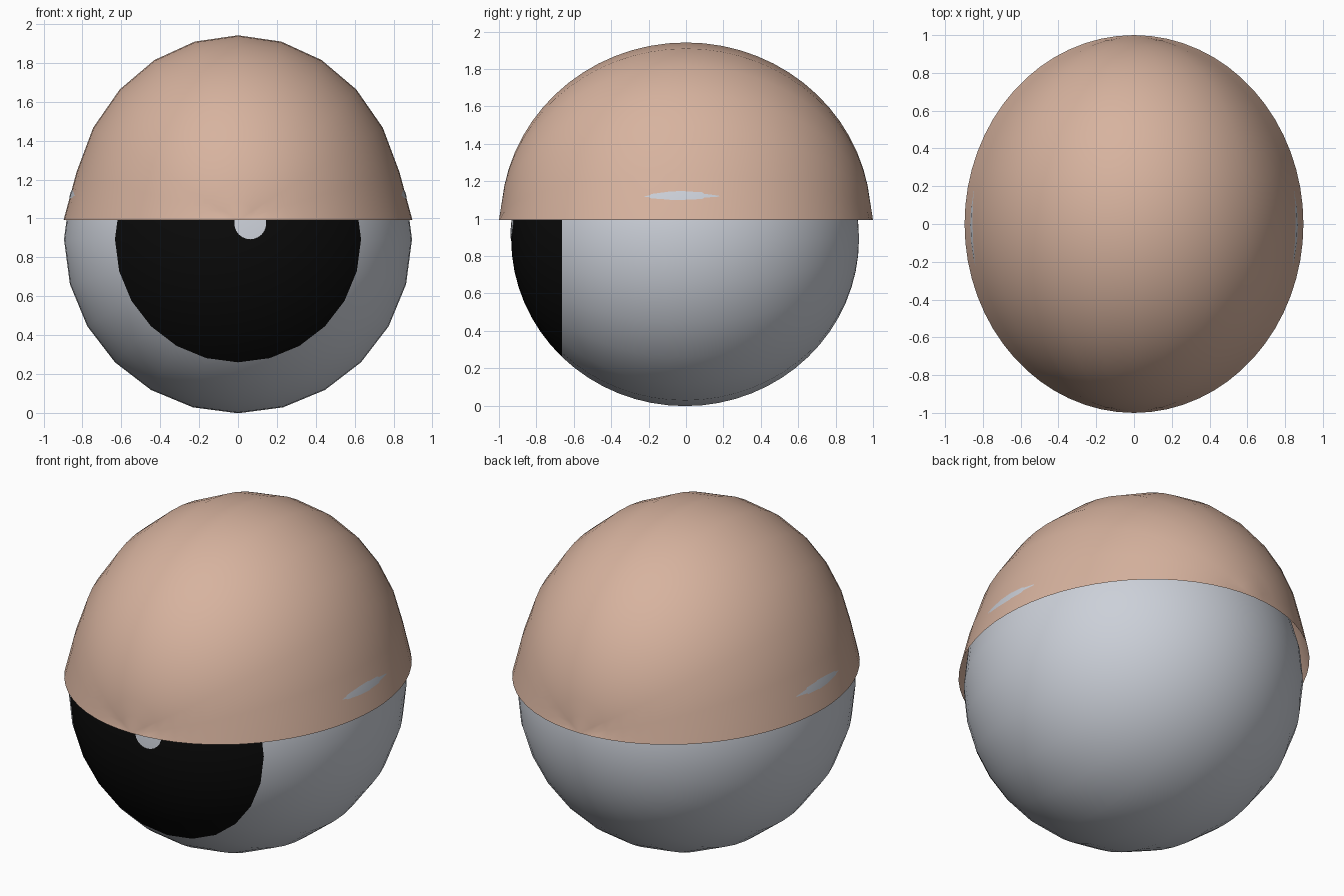
import bpy, bmesh, math
from mathutils import Matrix

if "Cube" in bpy.data.objects:
    bpy.data.objects.remove(bpy.data.objects["Cube"])

SEGMENTS, RINGS = 24, 32


def material(name, rgb):
    mat = bpy.data.materials.new(name)
    mat.use_nodes = True
    mat.diffuse_color = (*rgb, 1)
    bsdf = mat.node_tree.nodes["Principled BSDF"]
    bsdf.inputs["Base Color"].default_value = (*rgb, 1)
    return mat


def finish(bm, name, mats):
    for face in bm.faces:
        face.smooth = True
    mesh = bpy.data.meshes.new(name)
    bm.to_mesh(mesh)
    bm.free()
    for mat in mats:
        mesh.materials.append(mat)
    obj = bpy.data.objects.new(name, mesh)
    bpy.context.collection.objects.link(obj)
    return obj


def unit_ball():
    """Sphere with its poles at the front and back."""
    bm = bmesh.new()
    bmesh.ops.create_uvsphere(bm, u_segments=SEGMENTS, v_segments=RINGS, radius=1,
                              matrix=Matrix.Rotation(math.pi / 2, 4, "X"))
    return bm


white = material("eye white", (0.60, 0.63, 0.69))
black = material("iris black", (0.003, 0.003, 0.003))
skin = material("eyelid skin", (0.68, 0.45, 0.345))

# Eyeball, with the front cap coloured as the iris
EYE_X, EYE_Y, EYE_Z, EYE_SHIFT = 0.895, 0.93, 0.893, -0.005
bm = unit_ball()
for face in bm.faces:
    face.material_index = int(face.calc_center_median().y < -math.sqrt(0.5))
bmesh.ops.scale(bm, vec=(EYE_X, EYE_Y, EYE_X), verts=bm.verts)
bmesh.ops.translate(bm, vec=(0, EYE_SHIFT, EYE_Z), verts=bm.verts)
finish(bm, "eyeball", [white, black])

# Glint: a thin disc following the front of the eyeball
bm = bmesh.new()
bmesh.ops.create_circle(bm, cap_ends=True, cap_tris=True, segments=24, radius=0.082,
                        matrix=Matrix.Translation((0.063, 0, 0.975))
                        @ Matrix.Rotation(math.pi / 2, 4, "X"))
for v in bm.verts:
    off_axis = (v.co.x ** 2 + (v.co.z - EYE_Z) ** 2) / EYE_X ** 2
    v.co.y = EYE_SHIFT - EYE_Y * math.sqrt(1 - off_axis) - 0.004
bm.normal_update()
for face in bm.faces:
    if face.normal.y > 0:
        face.normal_flip()
finish(bm, "eye_glint", [white])

# Upper eyelid: open half dome with a slightly flared rim
bm = unit_ball()
bmesh.ops.delete(bm, geom=[v for v in bm.verts if v.co.z < -0.001], context="VERTS")
for v in bm.verts:
    rim = abs(v.co.z) < 0.001
    v.co.x *= 0.897 if rim else 0.86
    v.co.y *= 1.0 if rim else 0.99
    v.co.z = 0.992 + 0.95 * v.co.z
finish(bm, "upper_eyelid", [skin])
